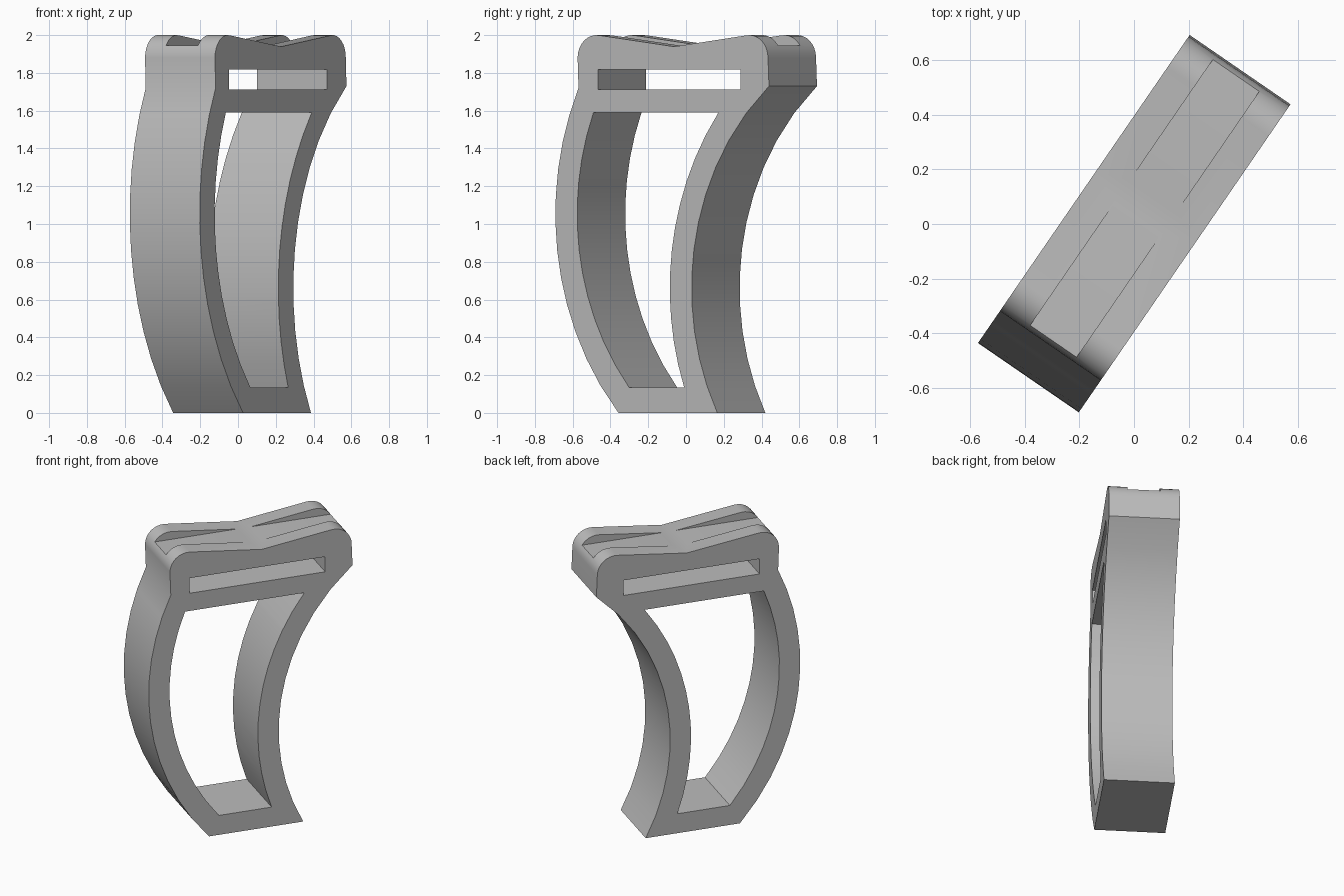
import bpy, bmesh
from math import sqrt, sin, cos, radians

cube = bpy.data.objects.get("Cube")
if cube:
    bpy.data.objects.remove(cube, do_unlink=True)

DEPTH = 0.449
TURN = radians(55.5)

grey = bpy.data.materials.new("mid grey")
grey.use_nodes = True
colour = (0.5, 0.5, 0.5, 1)
grey.diffuse_color = colour
grey.node_tree.nodes["Principled BSDF"].inputs["Base Color"].default_value = colour


def side_arc(cx, cz, r, z0, z1, steps=12):
    """Points on the left half of a circle, evenly spaced in angle-like steps of height."""
    zs = [z0 + (z1 - z0) * i / steps for i in range(steps + 1)]
    return [(cx - sqrt(r * r - (z - cz) ** 2), z) for z in zs]


def fillet(cx, cz, r, a0, a1, steps=8):
    angles = [radians(a0 + (a1 - a0) * i / steps) for i in range(steps + 1)]
    return [(cx + r * cos(a), cz + r * sin(a)) for a in angles]


def prism(name, profile, depth):
    """Extrude an x-z profile evenly about y = 0, then turn it about z."""
    bm = bmesh.new()
    face = bm.faces.new([bm.verts.new((x, -depth / 2, z)) for x, z in profile])
    out = bmesh.ops.extrude_face_region(bm, geom=[face])
    moved = [v for v in out["geom"] if isinstance(v, bmesh.types.BMVert)]
    bmesh.ops.translate(bm, verts=moved, vec=(0, depth, 0))
    bmesh.ops.recalc_face_normals(bm, faces=bm.faces)
    mesh = bpy.data.meshes.new(name)
    bm.to_mesh(mesh)
    bm.free()
    mesh.materials.append(grey)
    obj = bpy.data.objects.new(name, mesh)
    obj.rotation_euler.z = TURN
    bpy.context.collection.objects.link(obj)
    return obj


def box_profile(x0, x1, z0, z1):
    return [(x0, z0), (x1, z0), (x1, z1), (x0, z1)]


# Outer body: curved sides, straight head with rounded shoulders and a shallow valley on top
front_side = side_arc(0.885, 1.053, 1.57, 0, 1.72)
back_side = side_arc(1.59, 0.66, 1.4, 0, 1.73)
head = (fillet(-0.422, 1.88, 0.12, 180, 83) + [(0.078, 1.939)]
        + fillet(0.561, 1.88, 0.12, 97, 0))
body = prism("curved_frame", front_side + head + back_side[::-1], DEPTH)

# Openings: main window following the sides, head slot, flat-floored top groove
window_front = side_arc(0.885, 1.053, 1.43, 0.135, 1.59)
window_back = side_arc(1.59, 0.66, 1.54, 0.135, 1.59)
cutters = [
    prism("window_cutter", window_front + window_back[::-1], 1),
    prism("slot_cutter", box_profile(-0.411, 0.503, 1.713, 1.818), 1),
    prism("groove_cutter", box_profile(-1, 1, 1.945, 2.2), 0.206),
]

bpy.context.view_layer.objects.active = body
body.select_set(True)
for cutter in cutters:
    cutter.hide_render = True
    mod = body.modifiers.new(cutter.name, 'BOOLEAN')
    mod.operation = 'DIFFERENCE'
    mod.solver = 'EXACT'
    mod.object = cutter
    bpy.ops.object.modifier_apply(modifier=mod.name)
    bpy.data.objects.remove(cutter, do_unlink=True)

bpy.ops.object.shade_smooth_by_angle(angle=radians(25))
